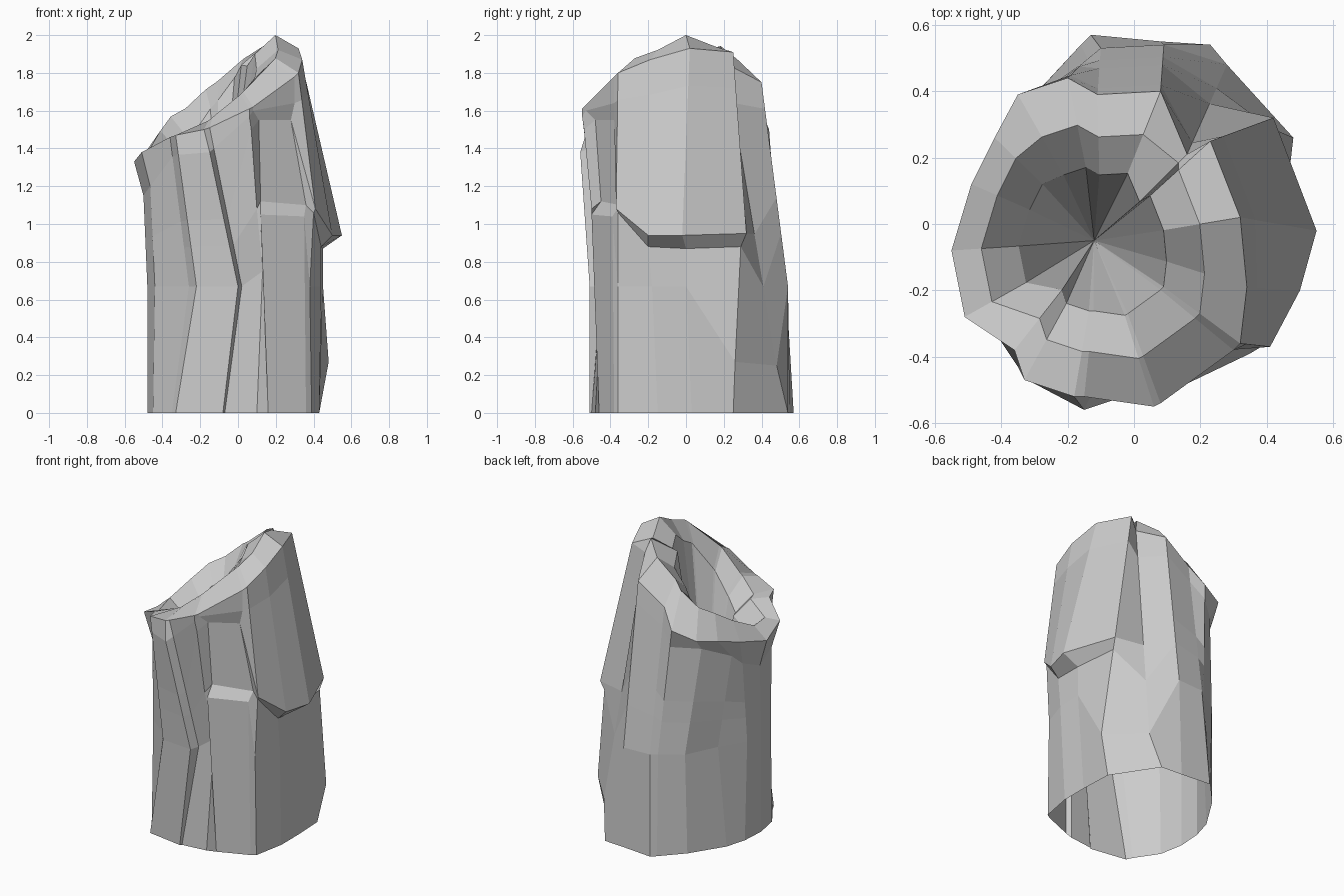
import bpy
import bmesh
from mathutils import Vector

default_cube = bpy.data.objects.get("Cube")
if default_cube:
    bpy.data.objects.remove(default_cube, do_unlink=True)

CENTRE = Vector((-0.1, -0.05, 0))
MID_HEIGHT = 0.67

# Bark ridges, counter-clockwise from the left edge: foot, waist and shoulder.
# A waist with its own height replaces the usual one.
RIDGES = {
    "west": ((-.48, -.12), (-.48, -.12), (-.55, -.08, 1.33)),
    "west_front": ((-.45, -.28), (-.44, -.28), (-.51, -.28, 1.38)),
    "fold_a_inner": ((-.35, -.43), (-.26, -.43), (-.36, -.38, 1.46)),
    "fold_a": ((-.33, -.47), (-.22, -.49), (-.33, -.47, 1.47)),
    "fold_b": ((-.08, -.51), (0, -.51), (-.18, -.52, 1.5)),
    "fold_b_inner": ((-.07, -.5), (.02, -.45), (-.15, -.52, 1.51)),
    "front": ((.1, -.48), (.13, -.44, .75), (.06, -.55, 1.61)),
    "panel_left": ((.16, -.46), (.12, -.5, 1.05), (.08, -.54, 1.62)),
    "panel_right": ((.36, -.38), (.35, -.39, 1.04), (.3, -.38, 1.78)),
    "slab_front": ((.39, -.36), (.38, -.36), (.32, -.36, 1.8)),
    "slab_middle": ((.43, -.15), (.44, -.18), (.34, -.19, 1.87)),
    "slab_peak": ((.43, .03), (.45, 0), (.32, .02, 1.93)),
    "slab_back": ((.42, .25), (.48, .26, .27), (.23, .25, 1.91)),
    "notch": ((.23, .54), (.28, .48, .25), (.16, .21, 1.85)),
    "back": ((.08, .55), (.09, .54), (.08, .4, 1.75)),
    "back_ridge": ((-.13, .57), (-.1, .53), (-.11, .39, 1.62)),
    "back_fold": ((-.16, .54), (-.14, .5), (-.2, .44, 1.5)),
    "north_west": ((-.29, .4), (-.28, .41), (-.35, .39, 1.45)),
    "west_groove": ((-.43, .18), (-.38, .2), (-.42, .26, 1.42)),
    "west_back": ((-.47, .04), (-.48, .03), (-.49, .12, 1.38)),
}

# Broken slab and recessed panel: the lower and upper lip of each step
STEPS = {
    "front": ((.1, -.5, 1.08), (.07, -.54, 1.5)),
    "panel_left": ((.12, -.45, 1.12), (.11, -.48, 1.55)),
    "panel_right": ((.36, -.35, 1.1), (.28, -.38, 1.55)),
    "slab_front": ((.4, -.36, 1.06), (.41, -.37, 1.08)),
    "slab_middle": ((.44, -.2, .88), (.5, -.2, .94)),
    "slab_peak": ((.45, 0, .87), (.55, -.02, .94)),
    "slab_back": ((.41, .29, .88), (.42, .32, .95)),
}
# Bulges, tucks and overhangs just below the shoulder
OVERHANG = {
    "fold_b": (-.15, -.56, 1.38),
    "front": (.06, -.55, 1.57),
    "panel_left": (.08, -.53, 1.6),
    "panel_right": (.3, -.38, 1.64),
    "north_west": (-.34, .32, 1.37),
    "west_groove": (-.44, .14, 1.28),
    "west_back": (-.46, .05, 1.2),
}


def toward_centre(point, factor, height):
    """Scale a point about the trunk axis and place it at a height."""
    flat = CENTRE + (point - CENTRE) * factor
    return Vector((flat.x, flat.y, height))


def ridge_profile(name, foot, waist, shoulder):
    """All points of one ridge, from the ground up into the hollow."""
    is_west = name.startswith("west")
    foot = Vector((*foot, 0))
    waist = Vector((*waist, MID_HEIGHT)[:3])
    shoulder = Vector(shoulder)
    if name in OVERHANG:
        under = Vector(OVERHANG[name])
    elif name in STEPS:
        under = Vector(STEPS[name][1]).lerp(shoulder, 0.8)
    elif is_west:
        under = toward_centre(shoulder, 0.89, shoulder.z - 0.18)
    else:
        under = shoulder.lerp(waist, 0.13)
    if name in STEPS:
        low, high = (Vector(p) for p in STEPS[name])
    else:
        low, high = waist.lerp(under, 0.3), waist.lerp(under, 0.5)
    # Slanted rim, sloping lip, then the steep pit
    rim_scale = 0.9 if name == "notch" else 0.8 if is_west else 0.71
    rim = toward_centre(shoulder, rim_scale, 0)
    rim.z = 1.78 + 0.85 * rim.x + 0.26 * rim.y
    if name == "slab_peak":
        rim.z = 2
    elif is_west:
        rim.z += 0.04
    lip = toward_centre(shoulder, 0.55 if is_west else 0.45, rim.z - 0.1)
    return [foot, waist, low, high, under, shoulder, rim, lip]


# Skin the ridges into a trunk open at the foot
bm = bmesh.new()
columns = [[bm.verts.new(p) for p in ridge_profile(name, *points)]
           for name, points in RIDGES.items()]
pit = bm.verts.new((-0.12, -0.05, 0.55))
for left, right in zip(columns, columns[1:] + columns[:1]):
    for i in range(len(left) - 1):
        bm.faces.new((left[i], right[i], right[i + 1], left[i + 1]))
    bm.faces.new((left[-1], right[-1], pit))

mesh = bpy.data.meshes.new("hollow_stump")
bm.to_mesh(mesh)
bm.free()

# One plain grey material
grey = bpy.data.materials.new("weathered_grey")
grey.use_nodes = True
colour = (0.6, 0.6, 0.6, 1)
grey.diffuse_color = colour
grey.node_tree.nodes["Principled BSDF"].inputs["Base Color"].default_value = colour
mesh.materials.append(grey)

stump = bpy.data.objects.new("hollow_stump", mesh)
bpy.context.collection.objects.link(stump)
